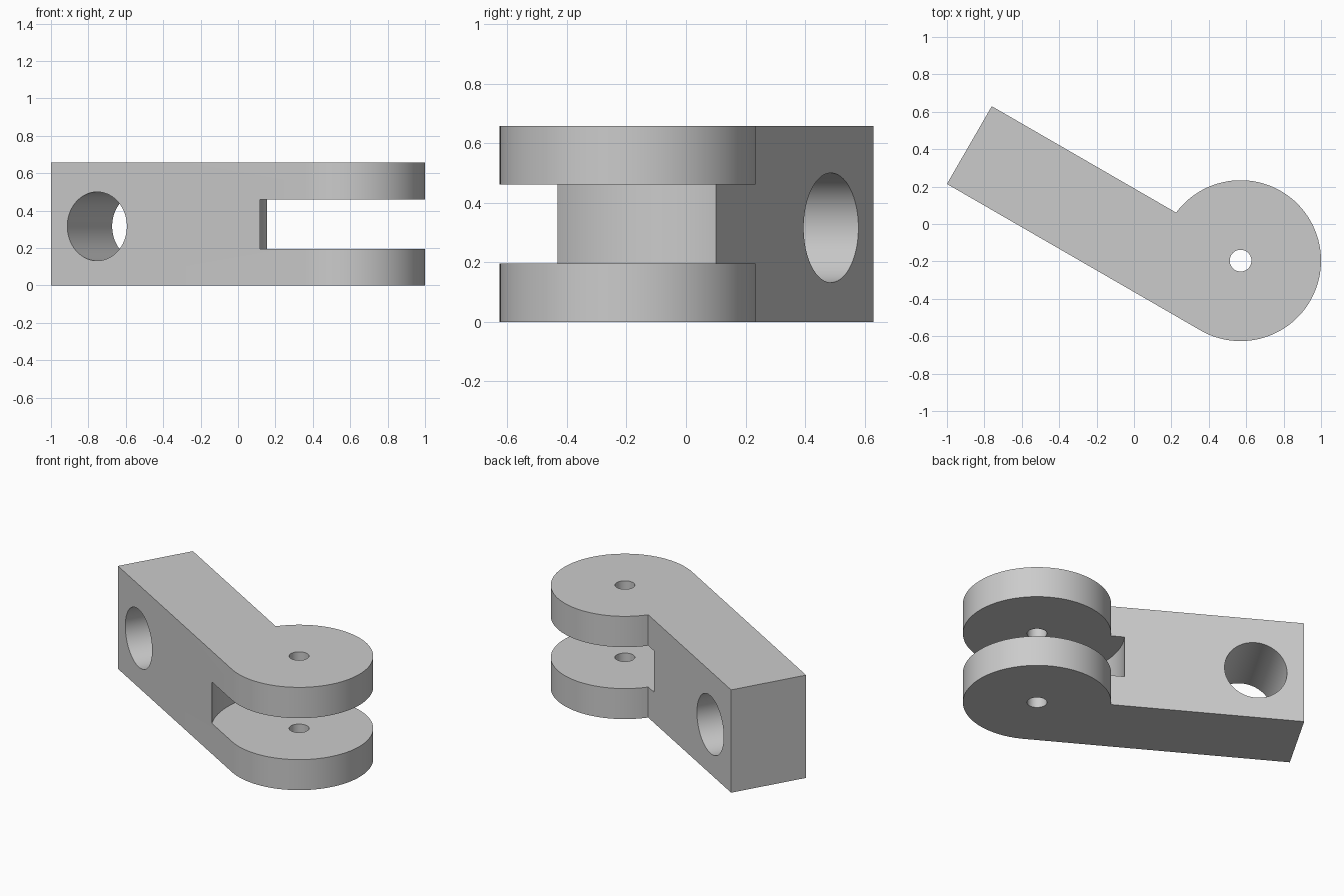
import bpy, bmesh, math
from mathutils import Matrix

HEIGHT = 0.658
R = 0.43          # knuckle radius
EDGE = 0.05       # inner side of the arm, measured from the pin axis
END = -1.565      # far end of the arm
PLACE = Matrix.Translation((0.57, -0.196, 0)) @ Matrix.Rotation(math.radians(-30), 4, 'Z')

cube = bpy.data.objects.get("Cube")
if cube:
    bpy.data.objects.remove(cube, do_unlink=True)

grey = bpy.data.materials.new("plain grey")
grey.use_nodes = True
colour = (0.6, 0.6, 0.6, 1)
grey.diffuse_color = colour
grey.node_tree.nodes["Principled BSDF"].inputs["Base Color"].default_value = colour


def add_object(name, bm):
    mesh = bpy.data.meshes.new(name)
    bmesh.ops.recalc_face_normals(bm, faces=bm.faces)
    bm.to_mesh(mesh)
    bm.free()
    mesh.materials.append(grey)
    obj = bpy.data.objects.new(name, mesh)
    obj.matrix_world = PLACE
    bpy.context.collection.objects.link(obj)
    return obj


def cylinder(name, radius, depth, matrix, sides):
    bm = bmesh.new()
    bmesh.ops.create_cone(bm, cap_ends=True, segments=sides, radius1=radius,
                          radius2=radius, depth=depth, matrix=matrix)
    return add_object(name, bm)


# Arm and round knuckle: one outline, extruded upward
start, stop = -math.pi / 2, math.pi - math.asin(EDGE / R)
steps = 72
angles = [start + (stop - start) * i / steps for i in range(steps + 1)]
outline = [(END, EDGE), (END, -R)] + [(R * math.cos(a), R * math.sin(a)) for a in angles]
bm = bmesh.new()
base = bm.faces.new([bm.verts.new((x, y, 0)) for x, y in outline])
top = bmesh.ops.extrude_face_region(bm, geom=[base])["geom"]
bmesh.ops.translate(bm, vec=(0, 0, HEIGHT),
                    verts=[g for g in top if isinstance(g, bmesh.types.BMVert)])
body = add_object("clevis_arm", bm)

# Cutters: curved fork slot, pin hole, cross hole through the arm
cutters = [
    cylinder("slot_cutter", 0.51, 0.265, Matrix.Translation((0, 0, 0.328)), 128),
    cylinder("pin_hole_cutter", 0.058, 2, Matrix.Identity(4), 48),
    cylinder("cross_hole_cutter", 0.184, 2,
             Matrix.Translation((-1.28, 0, 0.316)) @ Matrix.Rotation(math.pi / 2, 4, 'X'), 96),
]
for cutter in cutters:
    cutter.hide_render = True
    cutter.hide_set(True)
    mod = body.modifiers.new(cutter.name, 'BOOLEAN')
    mod.operation = 'DIFFERENCE'
    mod.solver = 'EXACT'
    mod.object = cutter

# Bake the cuts, then smooth the round walls and keep the edges sharp
bpy.context.view_layer.objects.active = body
body.select_set(True)
for mod in list(body.modifiers):
    bpy.ops.object.modifier_apply(modifier=mod.name)
for cutter in cutters:
    bpy.data.objects.remove(cutter, do_unlink=True)
bpy.ops.object.shade_smooth_by_angle(angle=math.radians(30))
